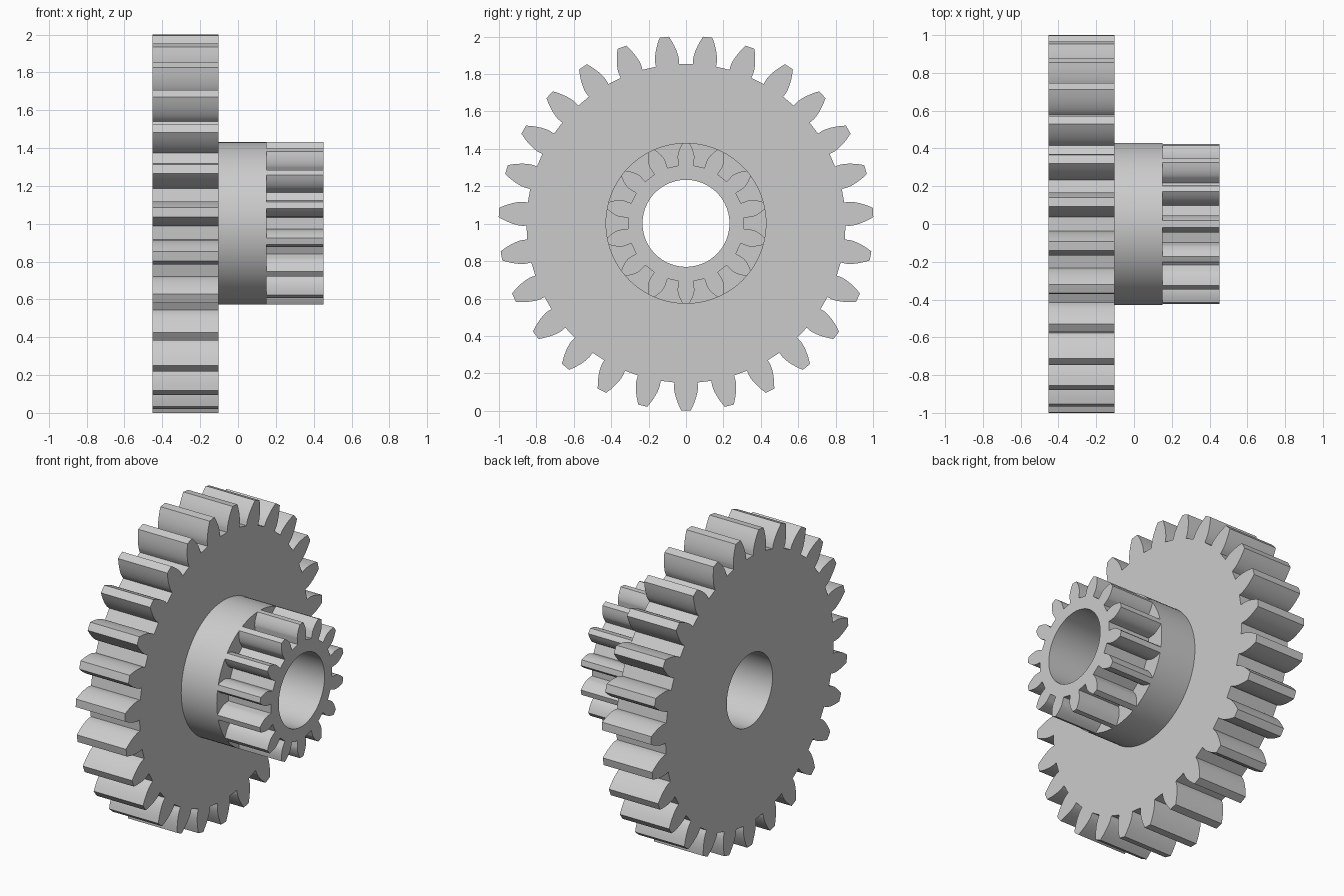
import bpy
import bmesh
from math import sin, cos, tan, acos, pi, sqrt, radians

cube = bpy.data.objects.get("Cube")
if cube:
    bpy.data.objects.remove(cube, do_unlink=True)

AXIS_Z = 1.002        # height of the shared axle
BORE = 0.2325

steel = bpy.data.materials.new("plain grey")
GREY = (0.6, 0.6, 0.6, 1)
steel.diffuse_color = GREY
steel.use_nodes = True
steel.node_tree.nodes["Principled BSDF"].inputs["Base Color"].default_value = GREY


def circle(radius, count=96):
    return [(radius, 2 * pi * i / count) for i in range(count)]


def gear_outline(teeth, tip, root, steps=7):
    """Involute teeth as (radius, angle) pairs, one tooth pointing straight down."""
    pitch = tip * teeth / (teeth + 2)
    pressure = radians(20)
    base = pitch * cos(pressure)

    def half_angle(r):
        a = acos(min(1, base / r)) if r > base else 0
        return pi / (2 * teeth) + tan(pressure) - pressure - (tan(a) - a)

    # radii packed towards the base circle, where the involute curves most
    flank = [root] + [base + (tip - base) * (i / steps) ** 1.5 for i in range(steps + 1)]
    points = []
    for t in range(teeth):
        mid = -pi / 2 + 2 * pi * t / teeth
        points += [(r, mid - half_angle(r)) for r in flank]
        points.append((tip, mid))
        points += [(r, mid + half_angle(r)) for r in reversed(flank)]
    return points


def bored_disc(name, outline, x0, x1):
    """Extrude an outline with the axle bore cut out of it along x."""
    bm = bmesh.new()
    edges = []
    for loop in (outline, circle(BORE)):
        verts = [bm.verts.new((x0, r * cos(a), AXIS_Z + r * sin(a))) for r, a in loop]
        edges += [bm.edges.new((v, verts[i - 1])) for i, v in enumerate(verts)]
    bmesh.ops.triangle_fill(bm, use_beauty=True, use_dissolve=False,
                            edges=edges, normal=(-1, 0, 0))
    grown = bmesh.ops.extrude_face_region(bm, geom=bm.faces[:], use_keep_orig=True)
    top = [g for g in grown["geom"] if isinstance(g, bmesh.types.BMVert)]
    bmesh.ops.translate(bm, verts=top, vec=(x1 - x0, 0, 0))
    bmesh.ops.recalc_face_normals(bm, faces=bm.faces[:])
    mesh = bpy.data.meshes.new(name)
    bm.to_mesh(mesh)
    bm.free()
    mesh.materials.append(steel)
    obj = bpy.data.objects.new(name, mesh)
    bpy.context.collection.objects.link(obj)
    bpy.ops.object.select_all(action="DESELECT")
    obj.select_set(True)
    bpy.context.view_layer.objects.active = obj
    bpy.ops.object.shade_smooth_by_angle(angle=radians(25))
    return obj


# Large gear, plain collar and small gear share one axle
bored_disc("large_gear", gear_outline(27, AXIS_Z, 0.853), -0.4525, -0.1025)
bored_disc("collar", circle(0.43), -0.1025, 0.15)
bored_disc("small_gear", gear_outline(14, 0.43, 0.312), 0.15, 0.4525)
